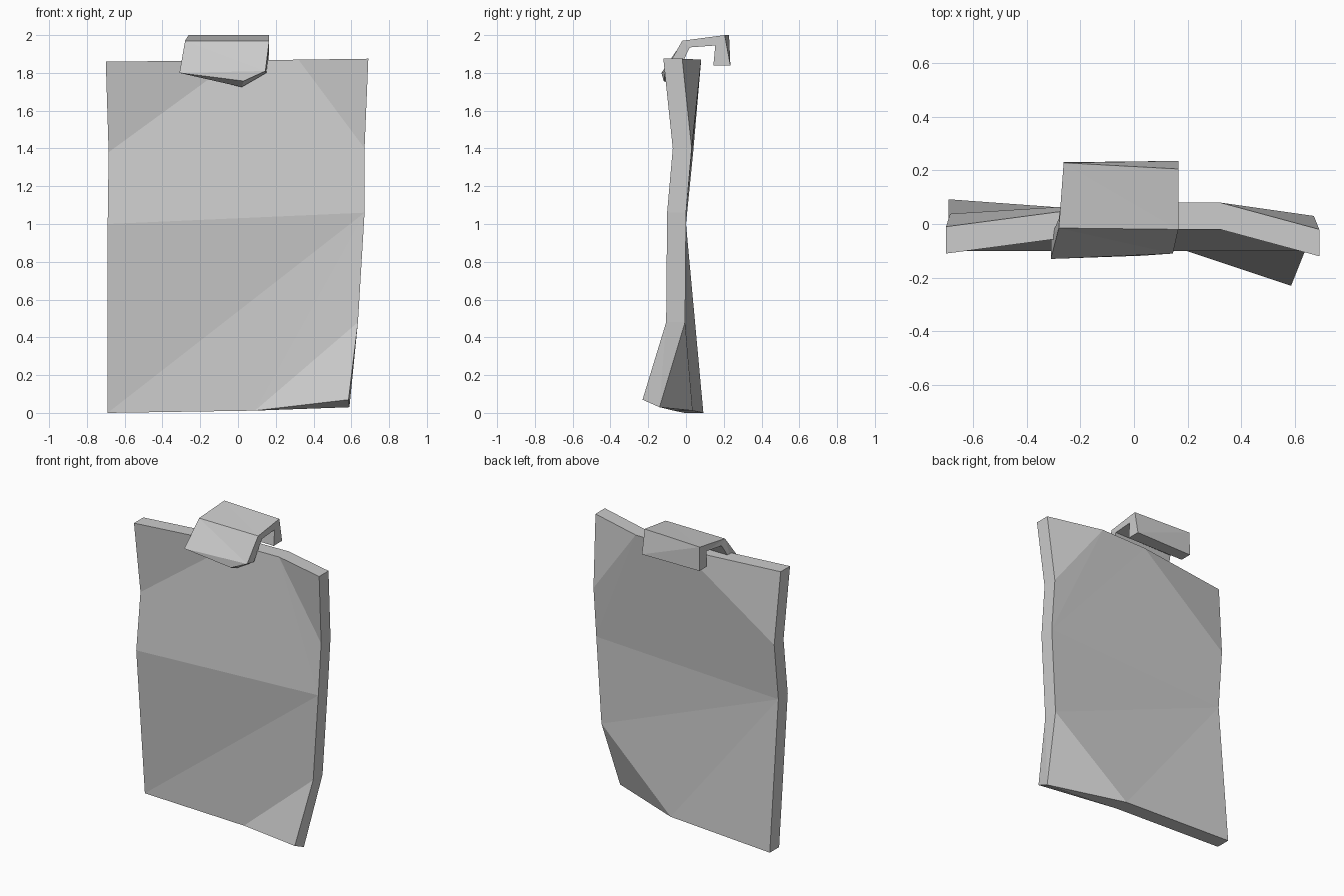
import bpy
import bmesh
from mathutils import Vector

# Remove the default cube only
default_cube = bpy.data.objects.get("Cube")
if default_cube:
    bpy.data.objects.remove(default_cube, do_unlink=True)

# Single flat grey
grey = bpy.data.materials.new("plain_grey")
grey.use_nodes = True
tone = (0.6, 0.6, 0.6, 1.0)
grey.diffuse_color = tone
for node in grey.node_tree.nodes:
    if node.type == 'BSDF_PRINCIPLED':
        node.inputs["Base Color"].default_value = tone


def make_object(name, points, faces):
    """Build a flat-shaded mesh from named points and faces of point names."""
    bm = bmesh.new()
    verts = {key: bm.verts.new(co) for key, co in points.items()}
    for face in faces:
        bm.faces.new([verts[key] for key in face])
    # Bent faces get clean triangles
    bmesh.ops.triangulate(bm, faces=[f for f in bm.faces if len(f.verts) > 3])
    bmesh.ops.recalc_face_normals(bm, faces=bm.faces[:])
    mesh = bpy.data.meshes.new(name)
    bm.to_mesh(mesh)
    bm.free()
    mesh.materials.append(grey)
    obj = bpy.data.objects.new(name, mesh)
    bpy.context.collection.objects.link(obj)
    return obj


# Warped panel: outline of the back surface, clockwise from the top left corner
outline = {
    "corner_a": (-0.70, -0.01, 1.86),
    "top_a": (-0.02, 0.08, 1.865),
    "top_b": (0.32, 0.08, 1.87),
    "corner_b": (0.69, -0.02, 1.875),
    "side_b_high": (0.67, 0.03, 1.40),
    "side_b_mid": (0.67, 0.0, 1.06),
    "side_b_low": (0.635, -0.005, 0.48),
    "foot_b": (0.59, -0.14, 0.03),
    "foot_mid": (0.09, 0.035, 0.012),
    "foot_a": (-0.69, 0.092, 0.0),
    "side_a_mid": (-0.69, 0.0, 1.0),
    "side_a_high": (-0.685, 0.038, 1.38),
}
thickness = Vector((0, -0.1, 0))
panel_points = {}
for key, co in outline.items():
    panel_points["back", key] = Vector(co)
    panel_points["front", key] = Vector(co) + thickness
panel_points["front", "foot_b"] = Vector((0.585, -0.23, 0.07))

# Folds shared by both sides, then the folds that differ
shared = [
    ("corner_a", "top_a", "side_a_high"),
    ("top_b", "corner_b", "side_b_high"),
    ("side_a_high", "top_a", "top_b", "side_b_high", "side_b_mid", "side_a_mid"),
    ("side_b_low", "foot_b", "foot_mid"),
]
folds = {
    "front": [("side_a_mid", "side_b_mid", "foot_a"),
              ("foot_a", "side_b_mid", "side_b_low", "foot_mid")],
    "back": [("side_a_mid", "side_b_mid", "side_b_low"),
             ("side_a_mid", "side_b_low", "foot_mid", "foot_a")],
}
panel_faces = [[(side, key) for key in face]
               for side in folds for face in shared + folds[side]]
ring = list(outline)
for a, b in zip(ring, ring[1:] + ring[:1]):
    panel_faces.append([("front", a), ("front", b), ("back", b), ("back", a)])
make_object("panel", panel_points, panel_faces)

# Bent hook over the top edge: one profile at each end, from lip to back flange
profile_a = [(-0.31, -0.13, 1.80), (-0.28, -0.015, 1.97), (-0.262, 0.228, 2.0),
             (-0.262, 0.23, 1.84), (-0.262, 0.15, 1.84), (-0.262, 0.155, 1.945),
             (-0.28, 0.02, 1.935), (-0.31, -0.05, 1.80)]
profile_b = [(0.145, -0.11, 1.81), (0.165, -0.02, 1.97), (0.165, 0.205, 2.0),
             (0.165, 0.235, 1.84), (0.165, 0.145, 1.84), (0.165, 0.155, 1.945),
             (0.165, 0.02, 1.935), (0.15, -0.045, 1.80)]
count = len(profile_a)
last = count - 1
hook_points = {("a", i): co for i, co in enumerate(profile_a)}
hook_points.update({("b", i): co for i, co in enumerate(profile_b)})
hook_points["tip_front"] = (0.03, -0.118, 1.757)
hook_points["tip_back"] = (0.02, -0.05, 1.725)

hook_faces = [[("a", i), ("a", i + 1), ("b", i + 1), ("b", i)] for i in range(last)]
# Pointed lip below the front plate
hook_faces += [
    [("a", 0), ("b", 0), "tip_front"],
    [("a", last), "tip_back", ("b", last)],
    [("a", 0), "tip_front", "tip_back", ("a", last)],
    ["tip_front", ("b", 0), ("b", last), "tip_back"],
]
# End caps, one quad per bend
for end in "ab":
    for i in range(count // 2 - 1):
        hook_faces.append([(end, i), (end, i + 1), (end, last - i - 1), (end, last - i)])
make_object("top_hook", hook_points, hook_faces)
